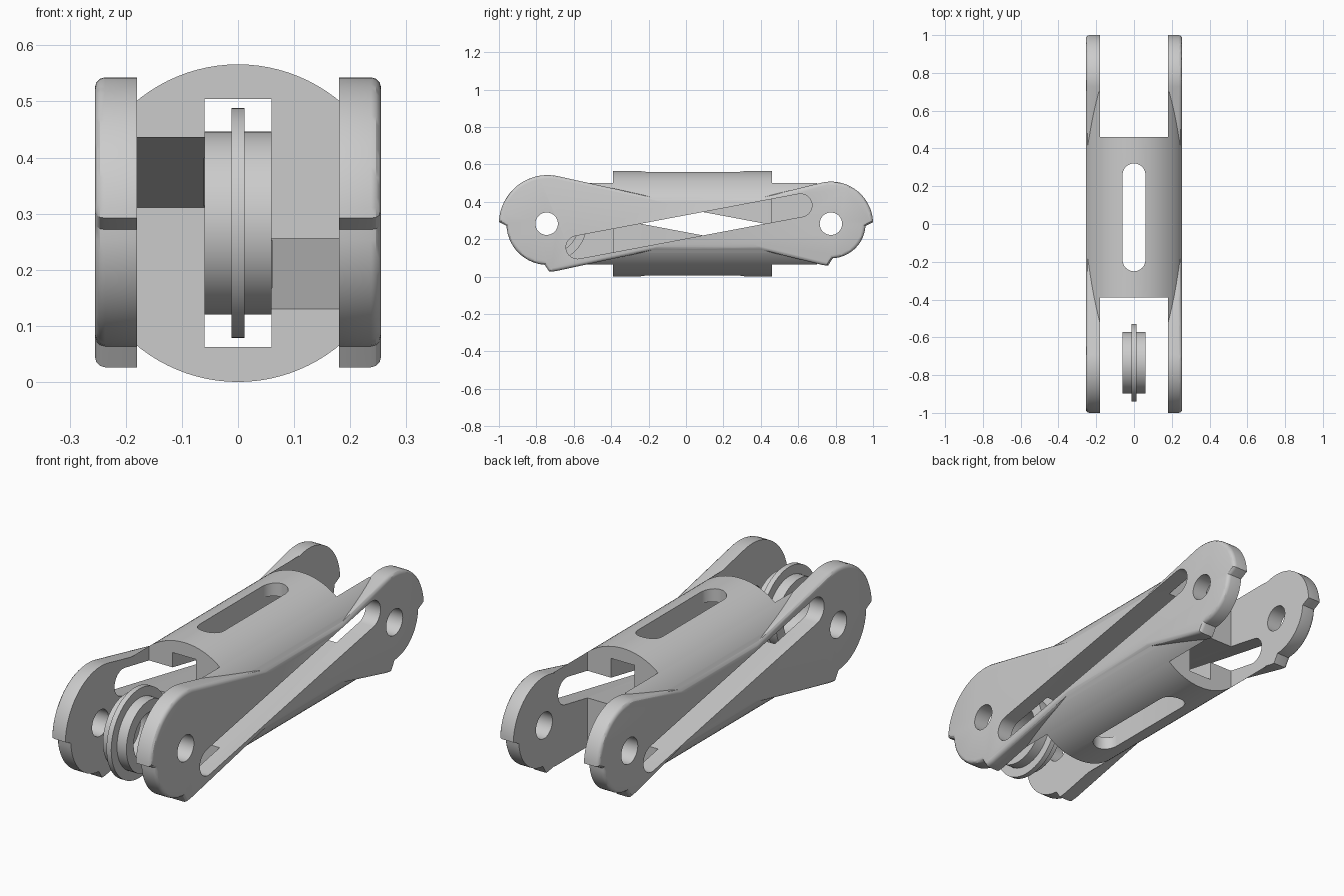
import bpy, bmesh
from math import sin, cos, radians, atan2, degrees
from mathutils import Vector

if "Cube" in bpy.data.objects:
    bpy.data.objects.remove(bpy.data.objects["Cube"], do_unlink=True)

MID = 0.283          # height of the long axis
OUTER, INNER = 0.255, 0.18
FRONT, BACK = -0.39, 0.46
FRONT_PIN, BACK_PIN = -0.74, 0.775

grey = bpy.data.materials.new("plain grey")
grey.use_nodes = True
colour = (0.6, 0.6, 0.6, 1)
grey.diffuse_color = colour
grey.node_tree.nodes["Principled BSDF"].inputs["Base Color"].default_value = colour


def finish(name, bm):
    bmesh.ops.recalc_face_normals(bm, faces=bm.faces)
    mesh = bpy.data.meshes.new(name)
    bm.to_mesh(mesh)
    bm.free()
    mesh.materials.append(grey)
    obj = bpy.data.objects.new(name, mesh)
    bpy.context.collection.objects.link(obj)
    return obj


def arc(u, v, r, start, end, steps=16):
    angles = [radians(start + (end - start) * i / steps) for i in range(steps + 1)]
    return [(u + r * cos(a), v + r * sin(a)) for a in angles]


def stadium(p, q, r):
    tilt = degrees(atan2(q[1] - p[1], q[0] - p[0]))
    return arc(*p, r, tilt + 90, tilt + 270) + arc(*q, r, tilt - 90, tilt + 90)


def prism(name, points, axis, lo, hi, bevel=0):
    """Extrude a closed 2D outline along an axis, rounding the rim at hi."""
    place = {"X": lambda u, v, d: (d, u, v),
             "Y": lambda u, v, d: (u, d, v),
             "Z": lambda u, v, d: (u, v, d)}[axis]
    bm = bmesh.new()
    a = [bm.verts.new(place(u, v, lo)) for u, v in points]
    b = [bm.verts.new(place(u, v, hi)) for u, v in points]
    bm.faces.new(a)
    rim = bm.faces.new(b)
    for i in range(len(a)):
        j = (i + 1) % len(a)
        bm.faces.new((a[i], a[j], b[j], b[i]))
    bmesh.ops.recalc_face_normals(bm, faces=bm.faces)
    if bevel:
        bmesh.ops.bevel(bm, geom=list(rim.edges), offset=bevel, segments=3,
                        profile=0.5, affect="EDGES", clamp_overlap=False)
    return finish(name, bm)


def box(name, x, y, z):
    return prism(name, [(x[0], y[0]), (x[1], y[0]), (x[1], y[1]), (x[0], y[1])], "Z", *z)


def combine(target, tool, operation):
    mod = target.modifiers.new("combine", "BOOLEAN")
    mod.operation, mod.object, mod.solver = operation, tool, "EXACT"
    bpy.context.view_layer.objects.active = target
    bpy.ops.object.modifier_apply(modifier=mod.name)
    bpy.data.objects.remove(tool, do_unlink=True)


def smooth(obj):
    bpy.ops.object.select_all(action="DESELECT")
    obj.select_set(True)
    bpy.context.view_layer.objects.active = obj
    bpy.ops.object.shade_smooth_by_angle(angle=radians(30))


# Barrel with flattened sides
barrel_outline = [(max(-0.254, min(0.254, u)), v)
                  for u, v in arc(0, MID, MID, 0, 360, 96)[:-1]
                  if abs(u) < 0.256]
flat = (MID ** 2 - 0.254 ** 2) ** 0.5
barrel_outline = [p for p in barrel_outline if abs(p[0]) < 0.25]
barrel_outline += [(s * 0.254, MID + t * flat) for s in (-1, 1) for t in (-1, 1)]
barrel_outline.sort(key=lambda p: atan2(p[1] - MID, p[0]))
link_body = prism("link_body", barrel_outline, "Y", -0.56, 0.70)

# Side plates: two stepped round ends joined by a narrow waist
plate = (arc(FRONT_PIN, MID, 0.26, 79, 178, 24)
         + arc(FRONT_PIN, MID, 0.22, 183, 266)
         + arc(FRONT_PIN, MID, 0.257, 272, 281, 2)
         + [(-0.10, MID - 0.125), (0.34, MID - 0.125)]
         + arc(BACK_PIN, MID, 0.225, -102, -94, 2)
         + arc(BACK_PIN, MID, 0.185, -87, -4)
         + arc(BACK_PIN, MID, 0.225, 2, 102, 24)
         + [(0.34, MID + 0.125), (-0.10, MID + 0.125)])
for side in (-1, 1):
    combine(link_body, prism("side_plate", plate, "X", side * 0.178, side * OUTER, 0.018), "UNION")

# Open fork at each end
for y in ((-1.2, FRONT), (BACK, 1.2)):
    combine(link_body, box("fork_cut", (-INNER, INNER), y, (-0.2, 0.8)), "DIFFERENCE")

# Tunnel through the barrel and the long window from top to bottom
combine(link_body, box("tunnel_cut", (-0.06, 0.06), (-0.5, 0.55), (0.062, 0.504)), "DIFFERENCE")
window = stadium((0, -0.19), (0, 0.26), 0.0605)
combine(link_body, prism("window_cut", window, "Z", -0.2, 0.8), "DIFFERENCE")

# Pin holes and the slanted slots, tilted opposite ways on each side
for y in (-0.745, BACK_PIN):
    combine(link_body, prism("pin_cut", arc(y, MID, 0.06, 0, 360, 40)[:-1], "X", -0.5, 0.5), "DIFFERENCE")
for side in (-1, 1):
    slot = stadium((-0.58, MID - side * 0.126), (0.612, MID + side * 0.098), 0.0615)
    combine(link_body, prism("slot_cut", slot, "X", side * 0.05, side * 0.5), "DIFFERENCE")
smooth(link_body)

# Pulley ring with a thin central flange
half = [(0.11, 0.06), (0.163, 0.06), (0.163, 0.012), (0.205, 0.012)]
section = half + [(r, -x) for r, x in reversed(half)]
bm = bmesh.new()
ring = [bm.verts.new((x, 0, r)) for r, x in section]
edges = [bm.edges.new((ring[i - 1], ring[i])) for i in range(len(ring))]
bmesh.ops.spin(bm, geom=ring + edges, cent=(0, 0, 0), axis=(1, 0, 0),
               angle=radians(360), steps=64, use_duplicate=False)
bmesh.ops.remove_doubles(bm, verts=bm.verts, dist=0.0005)
bmesh.ops.translate(bm, verts=bm.verts, vec=Vector((0, -0.735, MID)))
smooth(finish("pulley", bm))
